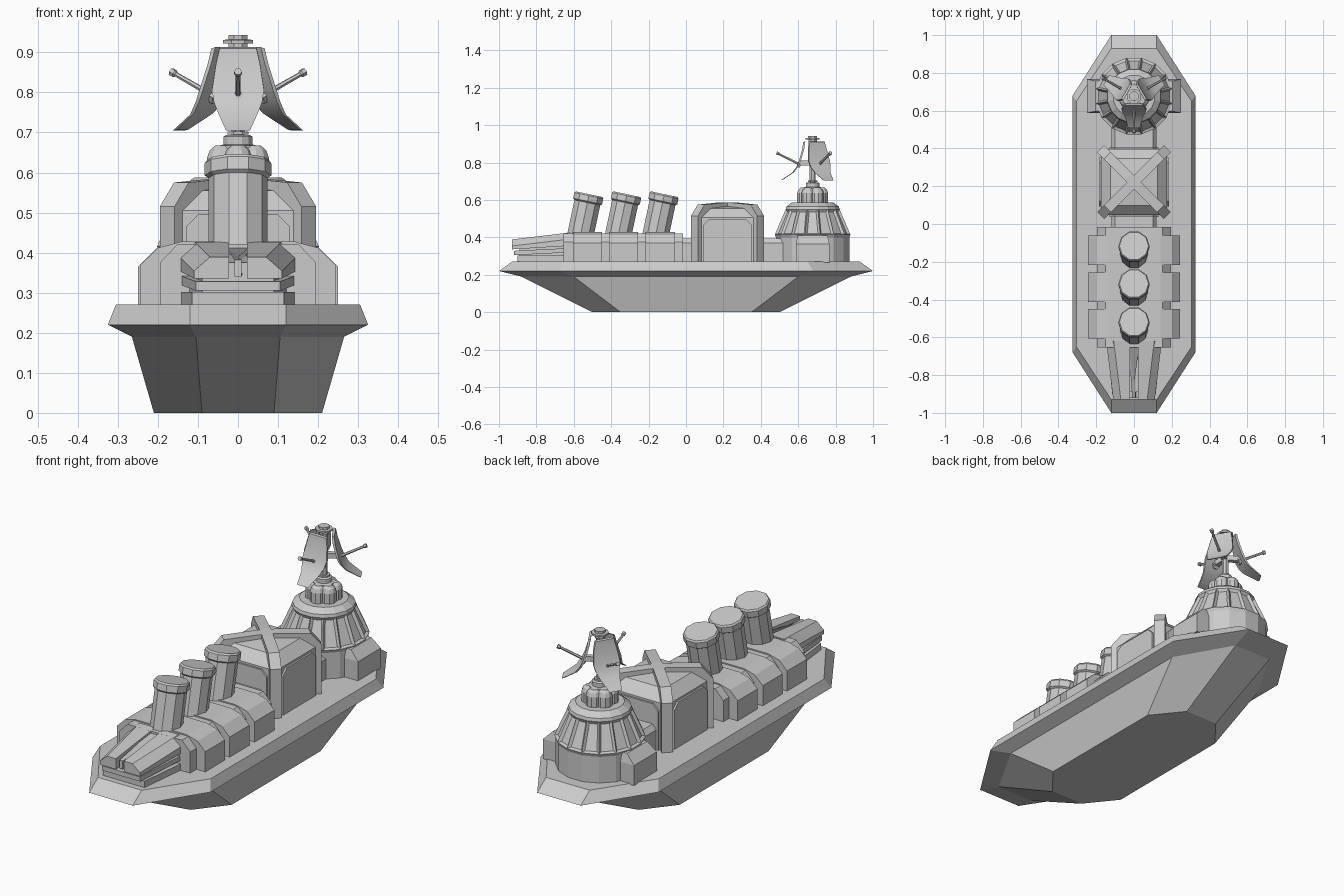
import bpy, bmesh, math
from mathutils import Matrix, Vector

if "Cube" in bpy.data.objects:
    bpy.data.objects.remove(bpy.data.objects["Cube"])

GREY = bpy.data.materials.new("ship_grey")
GREY.diffuse_color = (0.6, 0.6, 0.6, 1)
GREY.use_nodes = True
GREY.node_tree.nodes["Principled BSDF"].inputs["Base Color"].default_value = GREY.diffuse_color


def finish(name, bm, matrix=None):
    if matrix is not None:
        bm.transform(matrix)
    bmesh.ops.recalc_face_normals(bm, faces=bm.faces)
    mesh = bpy.data.meshes.new(name)
    bm.to_mesh(mesh)
    bm.free()
    mesh.materials.append(GREY)
    obj = bpy.data.objects.new(name, mesh)
    bpy.context.collection.objects.link(obj)
    return obj


def loft_bm(rings):
    """Closed solid through rings with equal point counts."""
    bm = bmesh.new()
    vs = [[bm.verts.new(p) for p in ring] for ring in rings]
    n = len(vs[0])
    for a, b in zip(vs, vs[1:]):
        for i in range(n):
            bm.faces.new((a[i], a[(i + 1) % n], b[(i + 1) % n], b[i]))
    bm.faces.new(vs[0][::-1])
    bm.faces.new(vs[-1])
    return bm


def loft(name, rings, matrix=None):
    return finish(name, loft_bm(rings), matrix)


def lathe_rings(profile, sides):
    """Rings with a flat facing the front; profile is (radius, height)."""
    step = 2 * math.pi / sides
    return [[(r * math.sin((i + .5) * step), -r * math.cos((i + .5) * step), z)
             for i in range(sides)] for r, z in profile]


def lathe(name, profile, sides, matrix=None):
    return loft(name, lathe_rings(profile, sides), matrix)


def mirrored(half):
    """Complete a half cross-section (x >= 0) across x = 0."""
    return half + [(-x, z) for x, z in reversed(half)]


def prism_y(name, section, y0, y1, matrix=None):
    return loft(name, [[(x, y, z) for x, z in section] for y in (y0, y1)], matrix)


def at(x, y, z=0):
    return Matrix.Translation((x, y, z))


def spin(deg, axis='Z'):
    return Matrix.Rotation(math.radians(deg), 4, axis)


# Hull: stretched octagon flaring up to a rim, then in to the deck
def octagon(xe, ye, xs, ys, z):
    q = [(xe, -ye), (xs, -ys), (xs, ys), (xe, ye)]
    return [(x, y, z) for x, y in q] + [(-x, y, z) for x, y in reversed(q)]


loft("hull", [octagon(.09, .5, .21, .35, 0), octagon(.105, .88, .265, .6, .19),
              octagon(.12, 1, .325, .68, .22), octagon(.12, .93, .305, .65, .27)])

# Engine housing with three shouldered bays
prism_y("engine_housing", mirrored([(.195, .265), (.195, .375), (.15, .422)]), -.655, -.015)
for i, y in enumerate((-.138, -.335, -.527)):
    prism_y(f"engine_bay_{i}", mirrored([(.243, .265), (.243, .37), (.2, .412), (.14, .428)]),
            y - .078, y + .078)

# Leaning funnels with wider caps
for i, y in enumerate((-.165, -.365, -.567)):
    m = at(0, y, .40) @ spin(-12, 'X')
    lathe(f"funnel_{i}", [(.074, -.03), (.074, .19), (.083, .197), (.083, .228), (.077, .236)], 10, m)

# Bow ramp: two split upper wedges over stacked plates
def wedge(name, x0, front, back):
    """front and back are (y, half width, bottom, top); x0 is the centre gap."""
    for s in ((1, -1) if x0 else (1,)):
        rings = []
        for y, w, z0, z1 in (front, back):
            c = .035
            half = [(w, z0), (w, z1 - c), (w - .04, z1)] if z1 - z0 > .05 else [(w, z0), (w, z1)]
            pts = half + ([(x0, z1), (x0, z0)] if x0 else [(-x, z) for x, z in reversed(half)])
            rings.append([(s * x, y, z) for x, z in pts])
        loft(name, rings)


wedge("bow_base", 0, (-.90, .115, .265, .302), (-.62, .145, .265, .302))
wedge("bow_core", 0, (-.89, .09, .27, .375), (-.62, .125, .27, .40))
wedge("bow_lower_plate", 0, (-.92, .105, .305, .328), (-.62, .145, .32, .343))
wedge("bow_upper_wedge", .022, (-.93, .11, .336, .389), (-.62, .147, .355, .426))
wedge("bow_center_rib", 0, (-.92, .009, .34, .382), (-.62, .009, .36, .415))

# Deck connector joining the main blocks
prism_y("deck_connector", mirrored([(.12, .265), (.12, .37), (.10, .395)]), -.03, .56)

# Midship house with raised panels and crossing corner beams
HOUSE_Y = .222


def square(h, z):
    return [(h, -h, z), (h, h, z), (-h, h, z), (-h, -h, z)]


loft("house", [square(.175, .265), square(.175, .505), square(.125, .555), square(.01, .57)],
     at(0, HOUSE_Y))
for k in range(4):
    m = at(0, HOUSE_Y) @ spin(90 * k)
    prism_y(f"house_panel_{k}", mirrored([(.13, .265), (.13, .465), (.10, .495)]), -.184, -.17, m)
for k in (45, 135):
    prism_y("house_beam", mirrored([(.25, .265), (.25, .515), (.20, .575), (.04, .587)]),
            -.026, .026, at(0, HOUSE_Y) @ spin(k))

# Tower foot with side bulges
TOWER = at(0, .677)
lathe("tower_foot", [(.2, .265), (.2, .405), (.19, .415)], 16, TOWER)
loft("tower_side_bulges",
     [[(x, y, z) for x, y in ((w, -d), (w, d), (-w, d), (-w, -d))]
      for w, d, z in ((.25, .09, .265), (.25, .09, .365), (.205, .08, .41))], TOWER)

# Tower cone with recessed windows
bm = loft_bm(lathe_rings([(.2, .40), (.206, .415), (.147, .55), (.143, .565), (.112, .587)], 16))
bm.normal_update()
bmesh.ops.recalc_face_normals(bm, faces=bm.faces)
windows = [f for f in bm.faces if len(f.verts) == 4 and .46 < f.calc_center_median().z < .5]
bmesh.ops.inset_individual(bm, faces=windows, thickness=.011, depth=-.012, use_even_offset=True)
finish("tower_cone", bm, TOWER)

# Lobed turret, collar, mast and mast cap
for k in range(6):
    lathe("turret_lobe", [(.036, .57), (.036, .638), (.03, .655), (.016, .667)], 10,
          TOWER @ spin(60 * k) @ at(0, -.048))
lathe("turret_core", [(.05, .57), (.05, .667), (.037, .67), (.037, .69), (.03, .694)], 12, TOWER)
lathe("mast", [(.017, .68), (.017, .925)], 8, TOWER)
lathe("mast_collar", [(.028, .695), (.028, .703)], 8, TOWER)
lathe("mast_cap", [(.025, .905), (.025, .922), (.041, .922), (.041, .931), (.026, .932),
                   (.026, .943)], 8, TOWER)

# Three curved reflector panels, each with a feed rod
PETAL = [(.046, .05, .91), (.055, .056, .87), (.065, .074, .805), (.06, .088, .775),
         (.048, .11, .745), (.03, .17, .705)]     # half width, distance out, height
for k in range(3):
    m = TOWER @ spin(120 * k)
    rings = [[(w, -r, z), (-w, -r, z), (-w, -r + .011, z + .003), (w, -r + .011, z + .003)]
             for w, r, z in PETAL]
    petal = loft(f"reflector_{k}", rings, m)
    bpy.context.view_layer.objects.active = petal
    petal.select_set(True)
    bpy.ops.object.shade_smooth_by_angle(angle=math.radians(30))
    petal.select_set(False)
    prism_y("reflector_bracket", mirrored([(.012, .785), (.012, .81)]), -.072, 0, m)
    start, end = Vector((0, -.062, .787)), Vector((0, -.193, .852))
    aim = (end - start).to_track_quat('Z', 'Y').to_matrix().to_4x4()
    length = (end - start).length
    lathe("feed_rod", [(.02, 0), (.02, .016), (.007, .02), (.006, length - .016),
                       (.01, length - .012), (.01, length)], 6, m @ at(*start) @ aim)
